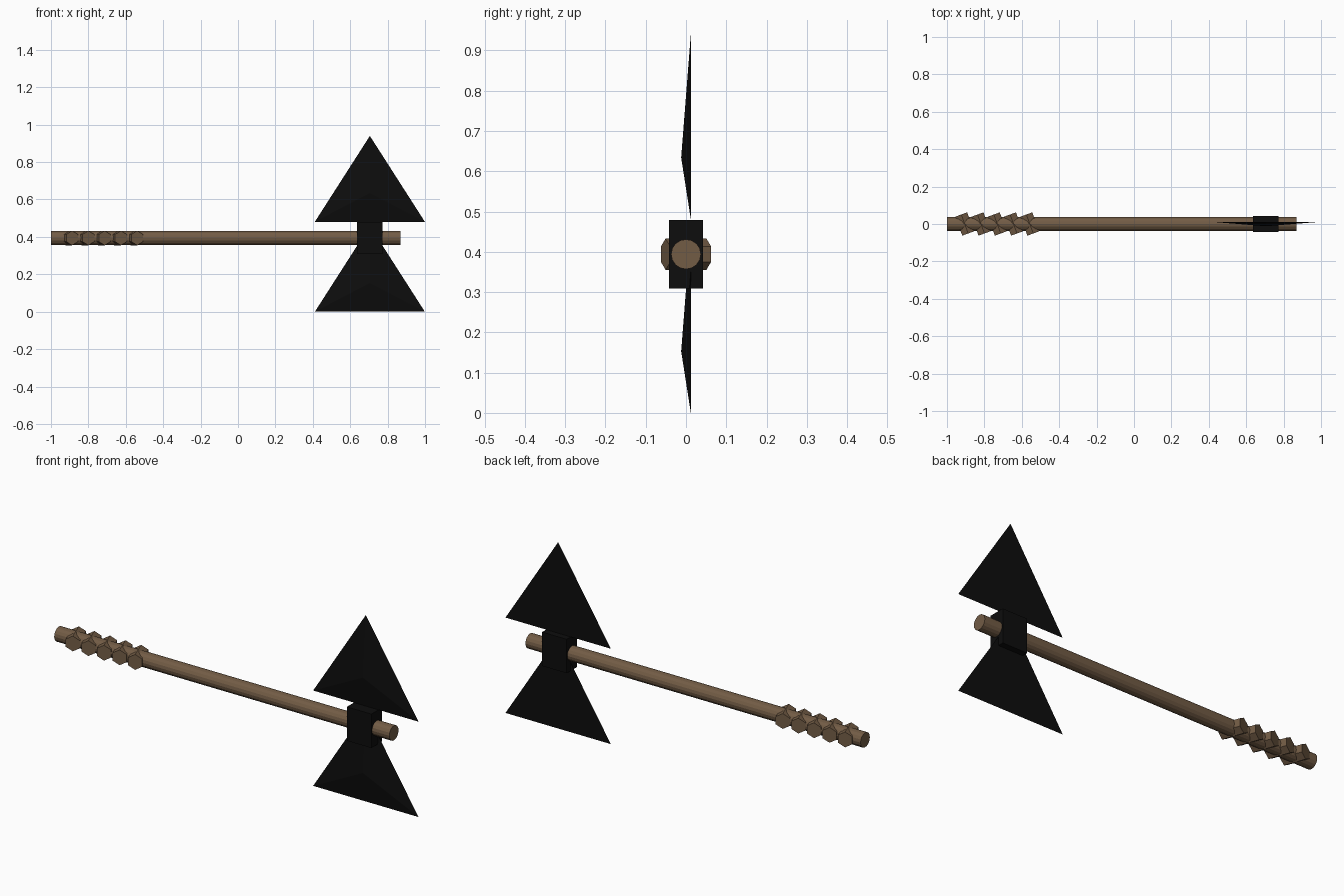
import bpy, bmesh, math
from mathutils import Matrix, Vector

if "Cube" in bpy.data.objects:
    bpy.data.objects.remove(bpy.data.objects["Cube"])


def material(name, rgb):
    m = bpy.data.materials.new(name)
    m.diffuse_color = (*rgb, 1.0)
    m.use_nodes = True
    m.node_tree.nodes["Principled BSDF"].inputs["Base Color"].default_value = m.diffuse_color
    return m


WOOD = material("brown wood", (0.17, 0.107, 0.06))
IRON = material("black iron", (0.004, 0.004, 0.004))
AXIS_Z = 0.394
HEAD_X = 0.705


def finish(name, bm, mat):
    bmesh.ops.recalc_face_normals(bm, faces=bm.faces)
    me = bpy.data.meshes.new(name)
    bm.to_mesh(me)
    bm.free()
    me.materials.append(mat)
    ob = bpy.data.objects.new(name, me)
    bpy.context.collection.objects.link(ob)
    return ob


def prism(name, sides, radius, length, centre, direction, mat):
    """Flat-sided prism along a horizontal direction, with a corner pointing up."""
    d = Vector(direction).normalized()
    up = Vector((0, 0, 1))
    rot = Matrix((up, d.cross(up), d)).transposed().to_4x4()
    bm = bmesh.new()
    bmesh.ops.create_cone(bm, cap_ends=True, segments=sides, radius1=radius,
                          radius2=radius, depth=length)
    # put a corner on local +x, which becomes up
    v = bm.verts[:][0].co
    spin = Matrix.Rotation(-math.atan2(v.y, v.x), 4, 'Z')
    bmesh.ops.transform(bm, verts=bm.verts, matrix=Matrix.Translation(centre) @ rot @ spin)
    return finish(name, bm, mat)


def blade(name, base_z):
    """Thin triangle with a flat back and a shallow point on the front."""
    w, h = 0.294, 0.459
    bm = bmesh.new()
    back = [bm.verts.new((HEAD_X + x, 0.012, base_z + z))
            for x, z in ((-w, 0), (w, 0), (0, h))]
    tip = bm.verts.new((HEAD_X, -0.012, base_z + h / 3))
    bm.faces.new(back)
    for i in range(3):
        bm.faces.new((back[i], back[(i + 1) % 3], tip))
    return finish(name, bm, IRON)


# Long handle
prism("handle", 16, 0.037, 1.87, (-0.065, 0, AXIS_Z), (1, 0, 0), WOOD)

# Slanted hexagonal grip studs
tilt = math.radians(20)
for i in range(5):
    prism(f"grip_stud_{i + 1}", 6, 0.0387, 0.108, (-0.905 + 0.087 * i, 0, AXIS_Z),
          (math.sin(tilt), -math.cos(tilt), 0), WOOD)

# Head block around the handle
bm = bmesh.new()
bmesh.ops.create_cube(bm, size=1.0, matrix=Matrix.Translation((HEAD_X, 0, AXIS_Z))
                      @ Matrix.Diagonal((0.137, 0.084, 0.171, 1)))
finish("head_block", bm, IRON)

# Two blades
blade("upper_blade", 0.481)
blade("lower_blade", 0.0)
